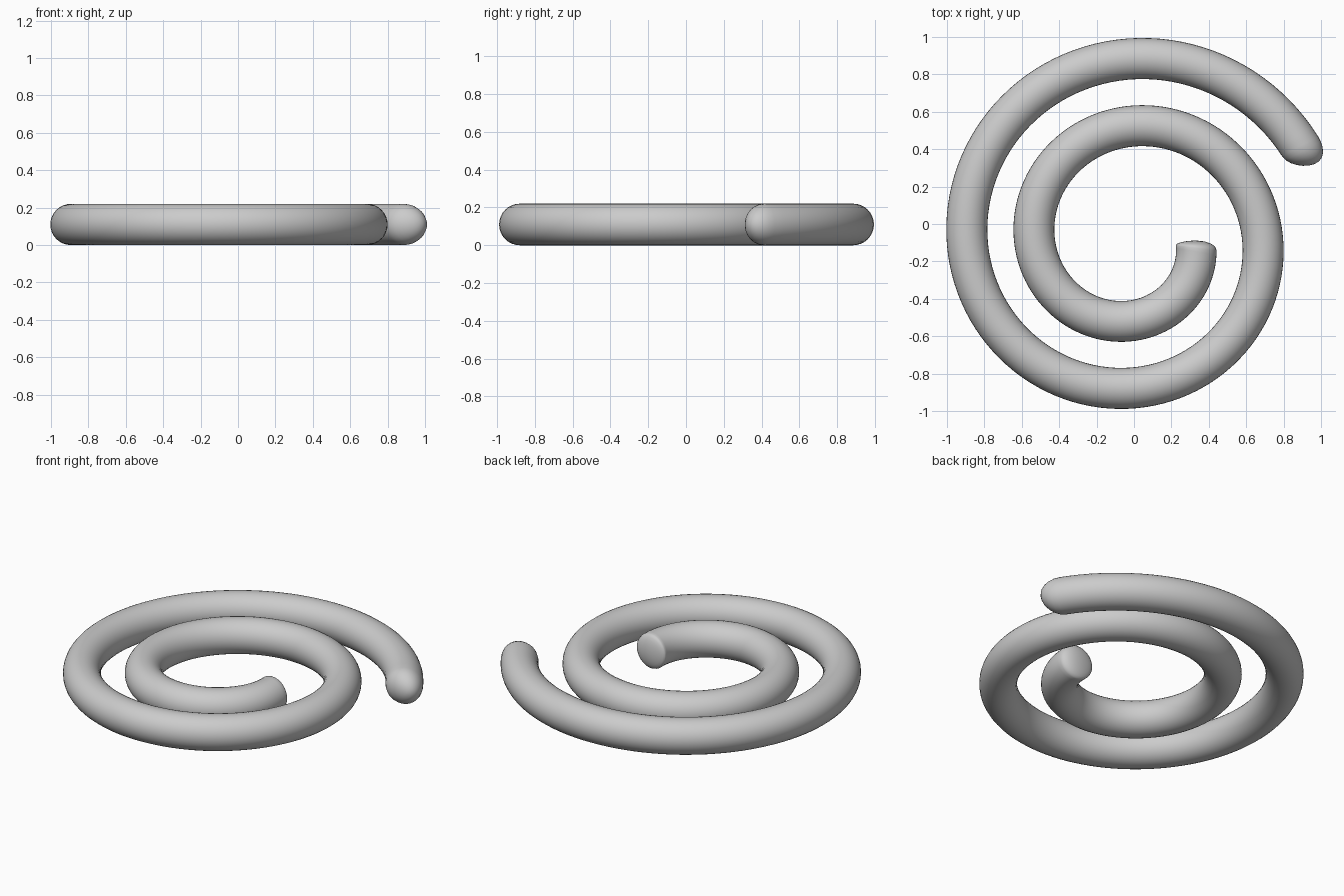
import bpy, bmesh, math

if "Cube" in bpy.data.objects:
    bpy.data.objects.remove(bpy.data.objects["Cube"])

CX, CY = -0.012, -0.087           # spiral centre
R0, GROW = 0.34, 0.36 / math.tau  # flat spiral: radius = R0 + GROW * angle
TUBE = 0.11                       # tube radius
SIDES, STEPS = 32, 220
START, END, CAP = 0.12, 2 * math.tau - 0.51, 0.115


def centre(t, shift=0.0):
    r = R0 + GROW * t + shift
    return CX + r * math.cos(t), CY - r * math.sin(t)


bm = bmesh.new()


def ring(t, scale, shift=0.0):
    x, y = centre(t, shift)
    verts = []
    for i in range(SIDES):
        a = math.tau * i / SIDES
        d = TUBE * scale * math.cos(a)
        verts.append(bm.verts.new((x + d * math.cos(t), y - d * math.sin(t),
                                   TUBE + TUBE * scale * math.sin(a))))
    return verts


# Sections: inner rounded tip, coiled body, outer rounded tip
cap = [(math.sin(k * math.pi / 12), math.cos(k * math.pi / 12)) for k in range(1, 6)]
sections = [(START - CAP * s, c, 0) for s, c in reversed(cap)]
sections += [(START + (END - START) * i / STEPS, 1, 0) for i in range(STEPS + 1)]
sections += [(END + CAP * s, c, 0.022 * s * s) for s, c in cap]
rings = [ring(*s) for s in sections]

for a, b in zip(rings, rings[1:]):
    for i in range(SIDES):
        j = (i + 1) % SIDES
        bm.faces.new((a[i], a[j], b[j], b[i]))

# Close both tips with a fan
for loop, t, shift in ((rings[0], START - CAP, 0), (rings[-1], END + CAP, 0.022)):
    tip = bm.verts.new((*centre(t, shift), TUBE))
    for i in range(SIDES):
        bm.faces.new((loop[i], loop[(i + 1) % SIDES], tip))

bmesh.ops.recalc_face_normals(bm, faces=bm.faces)
for f in bm.faces:
    f.smooth = True
mesh = bpy.data.meshes.new("spiral_coil")
bm.to_mesh(mesh)
bm.free()
bpy.context.collection.objects.link(bpy.data.objects.new("spiral_coil", mesh))
